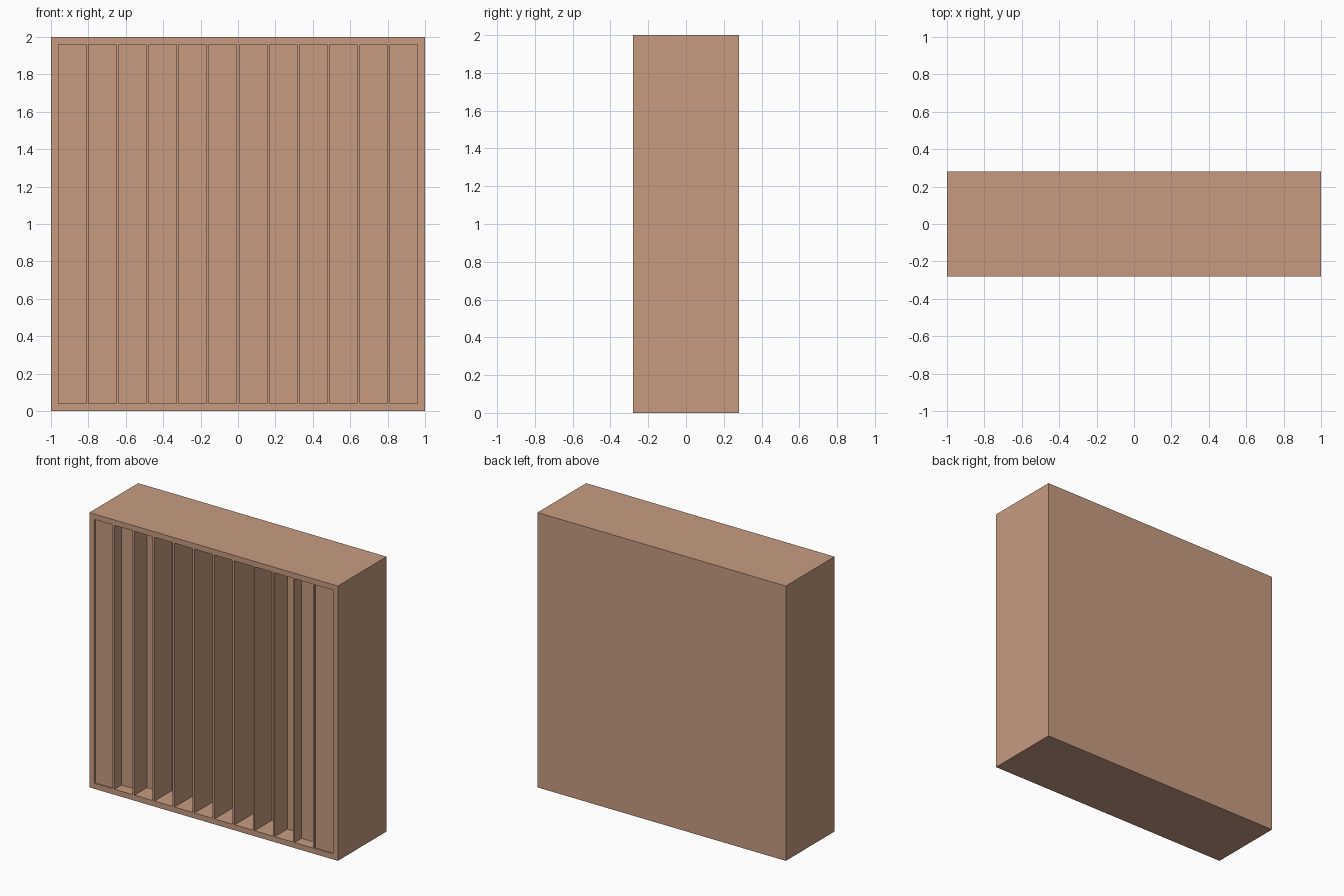
import bpy, bmesh, math
from mathutils import Matrix

if "Cube" in bpy.data.objects:
    bpy.data.objects.remove(bpy.data.objects["Cube"])

W, D, H = 2.0, 0.56, 2.0
MARGIN, WALL, COUNT = 0.04, 0.015, 12
FRONT = -D / 2

wood = bpy.data.materials.new("tan_wood")
wood.diffuse_color = (0.57, 0.33, 0.222, 1)
wood.use_nodes = True
wood.node_tree.nodes["Principled BSDF"].inputs["Base Color"].default_value = wood.diffuse_color


def add_box(bm, lo, hi):
    size = [b - a for a, b in zip(lo, hi)]
    mid = [(a + b) / 2 for a, b in zip(lo, hi)]
    mat = Matrix.Translation(mid) @ Matrix.Diagonal((*size, 1))
    bmesh.ops.create_cube(bm, size=1, matrix=mat)


def make_object(name, boxes):
    bm = bmesh.new()
    for lo, hi in boxes:
        add_box(bm, lo, hi)
    mesh = bpy.data.meshes.new(name)
    bm.to_mesh(mesh)
    bm.free()
    mesh.materials.append(wood)
    obj = bpy.data.objects.new(name, mesh)
    bpy.context.collection.objects.link(obj)
    return obj


# Solid panel body
panel = make_object("diffuser_panel", [((-W / 2, FRONT, 0), (W / 2, -FRONT, H))])

# Tall wells in the front, shallow at the ends and deeper towards the middle
inner = W - 2 * MARGIN
slot = (inner - (COUNT - 1) * WALL) / COUNT
wells = []
for i in range(COUNT):
    x = -inner / 2 + i * (slot + WALL)
    depth = 0.01 + 0.25 * math.sin(math.pi * i / (COUNT - 1))
    wells.append(((x, FRONT - 0.1, MARGIN), (x + slot, FRONT + depth, H - MARGIN)))
cutter = make_object("well_cutter", wells)
cutter.hide_render = True

# Carve the wells and drop the cutter
cut = panel.modifiers.new("wells", "BOOLEAN")
cut.operation = "DIFFERENCE"
cut.solver = "EXACT"
cut.object = cutter
bpy.context.view_layer.objects.active = panel
panel.select_set(True)
bpy.ops.object.modifier_apply(modifier=cut.name)
bpy.data.objects.remove(cutter, do_unlink=True)
